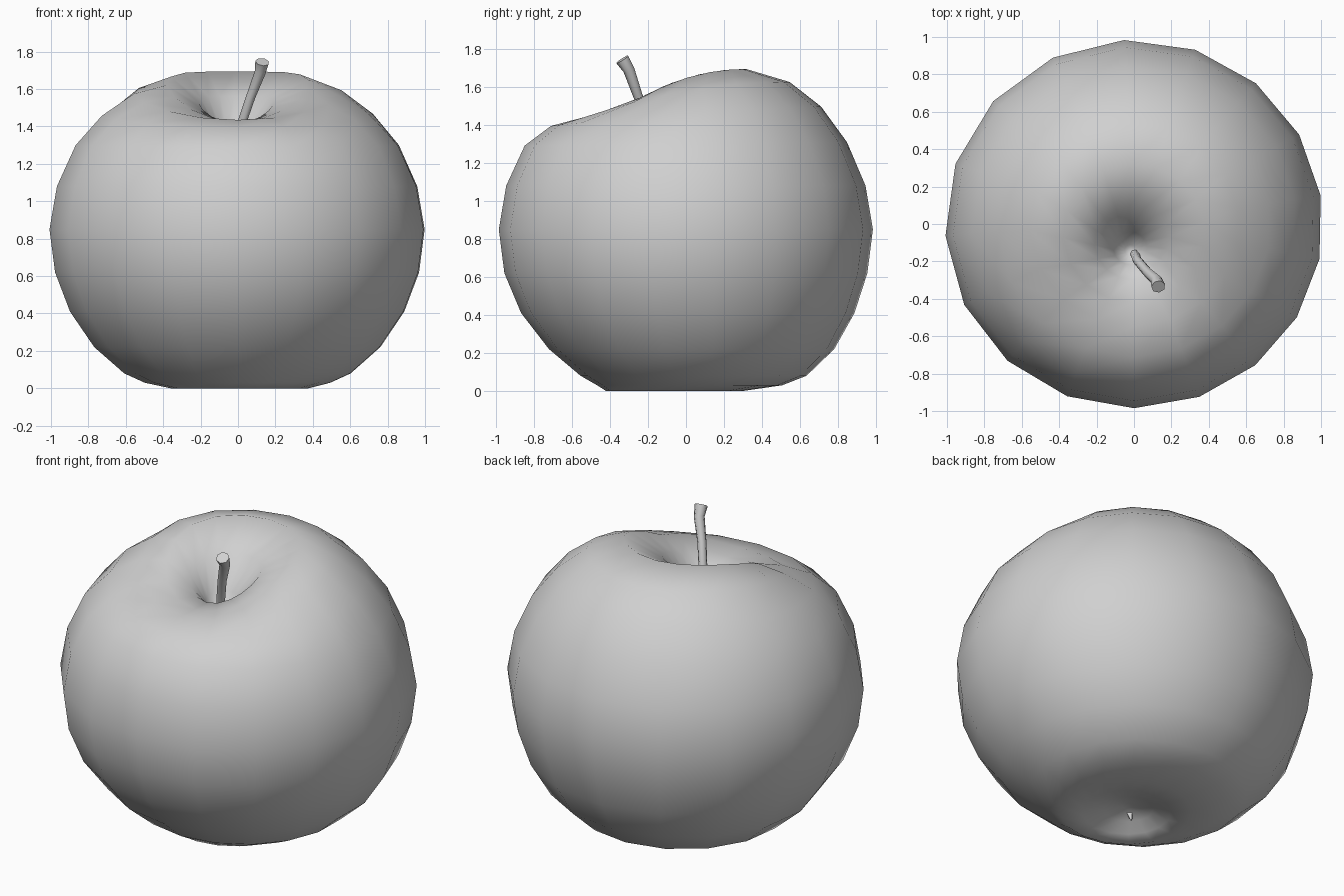
import bpy
import bmesh
from math import sin, cos, pi, radians
from mathutils import Vector

cube = bpy.data.objects.get("Cube")
if cube:
    bpy.data.objects.remove(cube, do_unlink=True)

grey = bpy.data.materials.new("plain grey")
grey.use_nodes = True
grey.diffuse_color = (0.63, 0.63, 0.63, 1)
grey.node_tree.nodes["Principled BSDF"].inputs["Base Color"].default_value = grey.diffuse_color


def loft(name, rings, sharp_angle):
    """Skin a list of equal-sized point rings, capping both ends."""
    bm = bmesh.new()
    rows = [[bm.verts.new(p) for p in ring] for ring in rings]
    n = len(rows[0])
    for low, high in zip(rows, rows[1:]):
        for i in range(n):
            j = (i + 1) % n
            bm.faces.new((low[i], low[j], high[j], high[i]))
    bm.faces.new(rows[0][::-1])
    bm.faces.new(rows[-1])
    bmesh.ops.recalc_face_normals(bm, faces=bm.faces)
    mesh = bpy.data.meshes.new(name)
    bm.to_mesh(mesh)
    bm.free()
    mesh.materials.append(grey)
    obj = bpy.data.objects.new(name, mesh)
    bpy.context.collection.objects.link(obj)
    bpy.ops.object.select_all(action="DESELECT")
    obj.select_set(True)
    bpy.context.view_layer.objects.active = obj
    bpy.ops.object.shade_smooth_by_angle(angle=radians(sharp_angle))
    return obj


# Fruit body: radius, height, forward tilt, front/back dip, x and y offset of each ring
SIDES = 17
profile = [
    (0.03, 0.11, 0, 0, -0.08, -0.15),
    (0.14, 0.08, 0, 0, -0.07, -0.13),
    (0.25, 0.03, 0, 0, -0.03, -0.10),
    (0.37, 0.00, 0, 0, 0.01, -0.06),
    (0.50, 0.03, 0, 0, 0, 0.02),
    (0.61, 0.08, 0, 0, 0, 0.04),
    (0.77, 0.22, 0, 0, 0, 0.03),
    (0.90, 0.41, 0, 0, 0, 0.01),
    (0.98, 0.62, 0, 0, 0, 0),
    (1.01, 0.85, 0, 0, 0, 0),
    (0.97, 1.08, 0, 0, 0, 0),
    (0.87, 1.30, 0.01, 0, 0, 0),
    (0.73, 1.46, 0.07, 0.015, 0, 0),
    (0.56, 1.58, 0.17, 0.05, 0, 0),
    (0.38, 1.63, 0.35, 0.07, 0, -0.05),
    (0.20, 1.53, 0.36, 0.04, -0.01, -0.10),
    (0.09, 1.37, 0.20, 0, -0.02, -0.13),
    (0.03, 1.26, 0, 0, -0.02, -0.14),
]


def body_ring(r, z, tilt, dip, x_off, y_off):
    ring = []
    for i in range(SIDES):
        turn = 2 * pi * i / SIDES
        a = turn - pi / 2 - radians(8) * sin(turn / 2) ** 2 - radians(2) * sin(turn)
        y = r * sin(a)
        ring.append((r * cos(a) + x_off, 0.975 * y + y_off,
                     z + tilt * y - dip * sin(a) ** 2))
    return ring


loft("fruit_body", [body_ring(*p) for p in profile], 180)


def tube(name, path, sides, sharp_angle):
    """Sweep a round section along (x, y, z, radius) points."""
    points = [Vector(p[:3]) for p in path]
    rings = []
    for i, p in enumerate(points):
        along = (points[min(i + 1, len(path) - 1)] - points[max(i - 1, 0)]).normalized()
        side = along.cross(Vector((0, 1, 0))).normalized()
        other = along.cross(side)
        rings.append([p + path[i][3] * (side * cos(t) + other * sin(t))
                      for t in (2 * pi * k / sides for k in range(sides))])
    return loft(name, rings, sharp_angle)


# Curved stem, flaring at the tip
tube("stem", [
    (0, -0.15, 1.20, 0.024),
    (0.015, -0.19, 1.40, 0.025),
    (0.07, -0.255, 1.56, 0.026),
    (0.12, -0.30, 1.69, 0.031),
    (0.13, -0.335, 1.745, 0.038),
], 7, 70)

# Small dried blossom tip inside the bottom hollow
tube("blossom_tip", [
    (-0.13, -0.20, 0.13, 0.03),
    (-0.14, -0.19, 0.06, 0.006),
], 4, 30)
